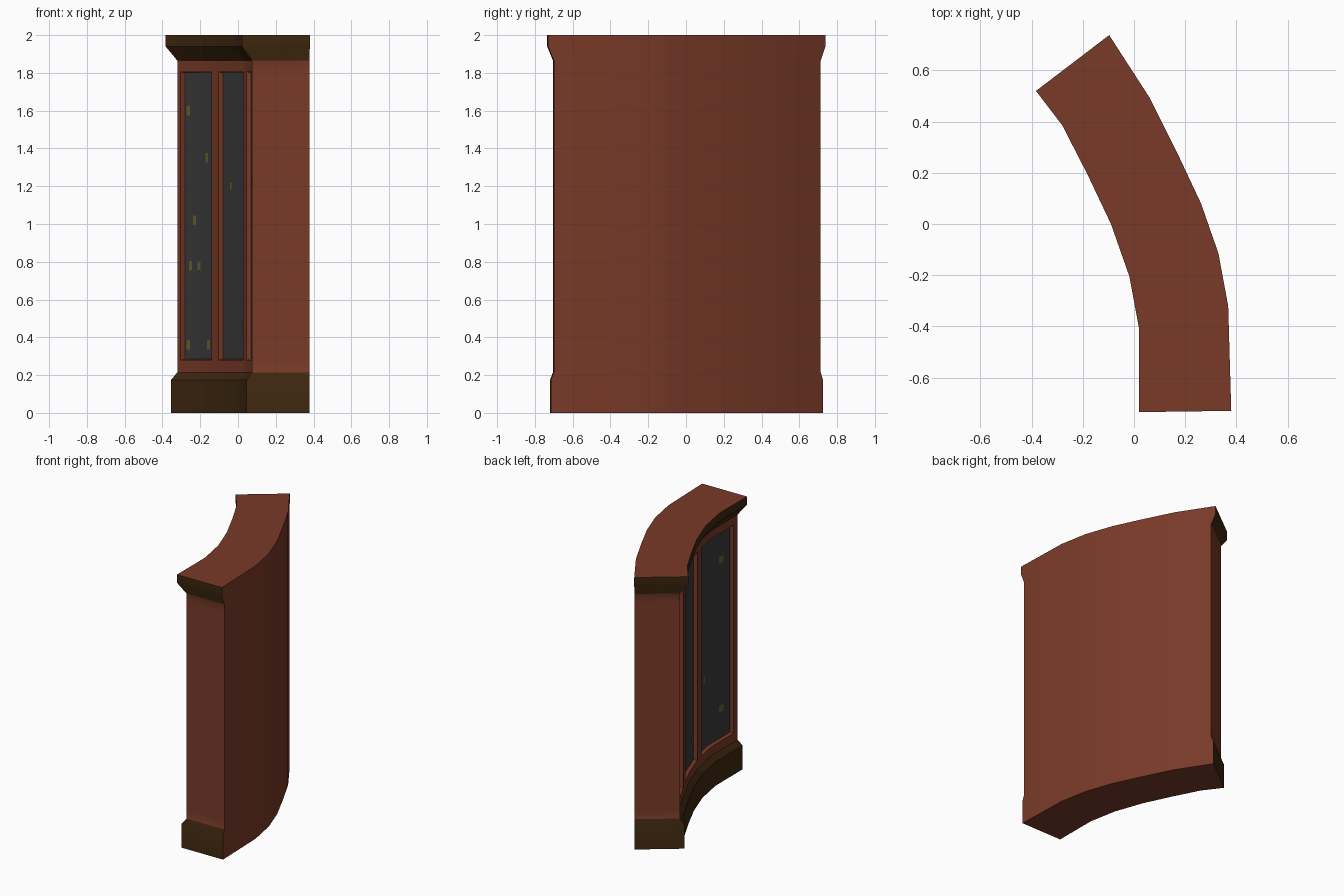
import bpy, bmesh
from mathutils import Vector

if "Cube" in bpy.data.objects:
    bpy.data.objects.remove(bpy.data.objects["Cube"])

def material(name, rgb):
    m = bpy.data.materials.new(name)
    m.diffuse_color = (*rgb, 1)
    m.use_nodes = True
    m.node_tree.nodes["Principled BSDF"].inputs["Base Color"].default_value = m.diffuse_color
    return m

RED = material("red_brown_wood", (0.19, 0.042, 0.021))
DARK = material("dark_trim", (0.05, 0.021, 0.005))
GREY = material("dark_grey_panel", (0.043, 0.043, 0.043))
GOLD = material("dull_gold", (0.16, 0.11, 0.03))

# Plan of the curved wall: matching stations on the back and front faces
BACK = [Vector(p) for p in [(0.38, -0.73), (0.368, -0.32), (0.33, -0.115), (0.262, 0.08),
                            (0.168, 0.28), (0.06, 0.495), (-0.097, 0.738)]]
FRONT = [Vector(p) for p in [(0.02, -0.735), (0.02, -0.41), (-0.018, -0.205), (-0.09, 0.0),
                             (-0.18, 0.19), (-0.28, 0.385), (-0.383, 0.52)]]
PANELS = [(0.15, 1.75), (2.1, 3.75), (4.13, 5.82)]
STATIONS = sorted(set(list(range(7)) + [s for p in PANELS for s in p]))
RECESS = 0.025

def station(s, inset, end):
    """Back and front plan points at s, front pulled in and ends shortened."""
    i = min(int(s), 5)
    b = [p.copy() for p in (BACK[i], BACK[i + 1])]
    f = [p.copy() for p in (FRONT[i], FRONT[i + 1])]
    for line in (b, f):
        d = (line[1] - line[0]).normalized() * end
        if i == 0:
            line[0] += d
        if i == 5:
            line[1] -= d
    pb, pf = b[0].lerp(b[1], s - i), f[0].lerp(f[1], s - i)
    pf += (pb - pf).normalized() * inset
    return pb, pf

# Levels: height, front inset, end inset
LEVELS = [(0, 0.025, 0.015), (0.175, 0.025, 0.015), (0.215, 0.055, 0.03), (0.28, 0.055, 0.03),
          (1.805, 0.055, 0.03), (1.865, 0.055, 0.03), (1.94, 0, 0), (2, 0, 0)]

# Curved case with flared base and cornice
bm = bmesh.new()
back, front = [], []
for z, inset, end in LEVELS:
    pts = [station(s, inset, end) for s in STATIONS]
    back.append([bm.verts.new((*p[0], z)) for p in pts])
    front.append([bm.verts.new((*p[1], z)) for p in pts])

def face(vs, mat):
    f = bm.faces.new(vs)
    f.material_index = mat
    return f

n = len(STATIONS)
groups = [[] for _ in PANELS]
for k in range(len(LEVELS) - 1):
    trim = 0 if 2 <= k <= 4 else 1
    for i in range(n - 1):
        face([back[k][i], back[k][i + 1], back[k + 1][i + 1], back[k + 1][i]], 0)
        f = face([front[k][i + 1], front[k][i], front[k + 1][i], front[k + 1][i + 1]], trim)
        mid = (STATIONS[i] + STATIONS[i + 1]) / 2
        for g, (a, c) in zip(groups, PANELS):
            if k == 3 and a < mid < c:
                g.append(f)
    face([front[k][0], back[k][0], back[k + 1][0], front[k + 1][0]], trim)
    face([back[k][-1], front[k][-1], front[k + 1][-1], back[k + 1][-1]], trim)
for i in range(n - 1):
    face([front[-1][i], back[-1][i], back[-1][i + 1], front[-1][i + 1]], 0)
    face([front[0][i + 1], back[0][i + 1], back[0][i], front[0][i]], 0)
bmesh.ops.recalc_face_normals(bm, faces=bm.faces[:])

# Three sunken panels in the concave side
for g in groups:
    bmesh.ops.inset_region(bm, faces=g, thickness=0.004, depth=-RECESS, use_even_offset=True)
    for f in g:
        f.material_index = 2

def finish(name, bm, mats):
    me = bpy.data.meshes.new(name)
    bm.to_mesh(me)
    bm.free()
    for m in mats:
        me.materials.append(m)
    ob = bpy.data.objects.new(name, me)
    bpy.context.collection.objects.link(ob)
    return ob

case = finish("curved_case", bm, [RED, DARK, GREY])
bpy.context.view_layer.objects.active = case
case.select_set(True)
bpy.ops.object.shade_smooth_by_angle(angle=0.52)

# Small gold flecks on the panels: station, height
bm = bmesh.new()
for s, z in [(0.55, 1.59), (1.55, 1.23), (1.3, 0.79), (0.55, 0.5), (2.4, 0.46), (3.3, 1.2),
             (5.5, 1.6), (4.6, 1.35), (5.2, 1.02), (5.4, 0.78), (5.0, 0.78), (5.5, 0.36), (4.5, 0.36)]:
    ends = [station(s + d, 0.055 + RECESS - 0.003, 0)[1] for d in (-0.07, 0.07)]
    vs = [bm.verts.new((*ends[a], z + h)) for a, h in ((1, -0.025), (0, -0.025), (0, 0.025), (1, 0.025))]
    bm.faces.new(vs)
finish("panel_flecks", bm, [GOLD])
